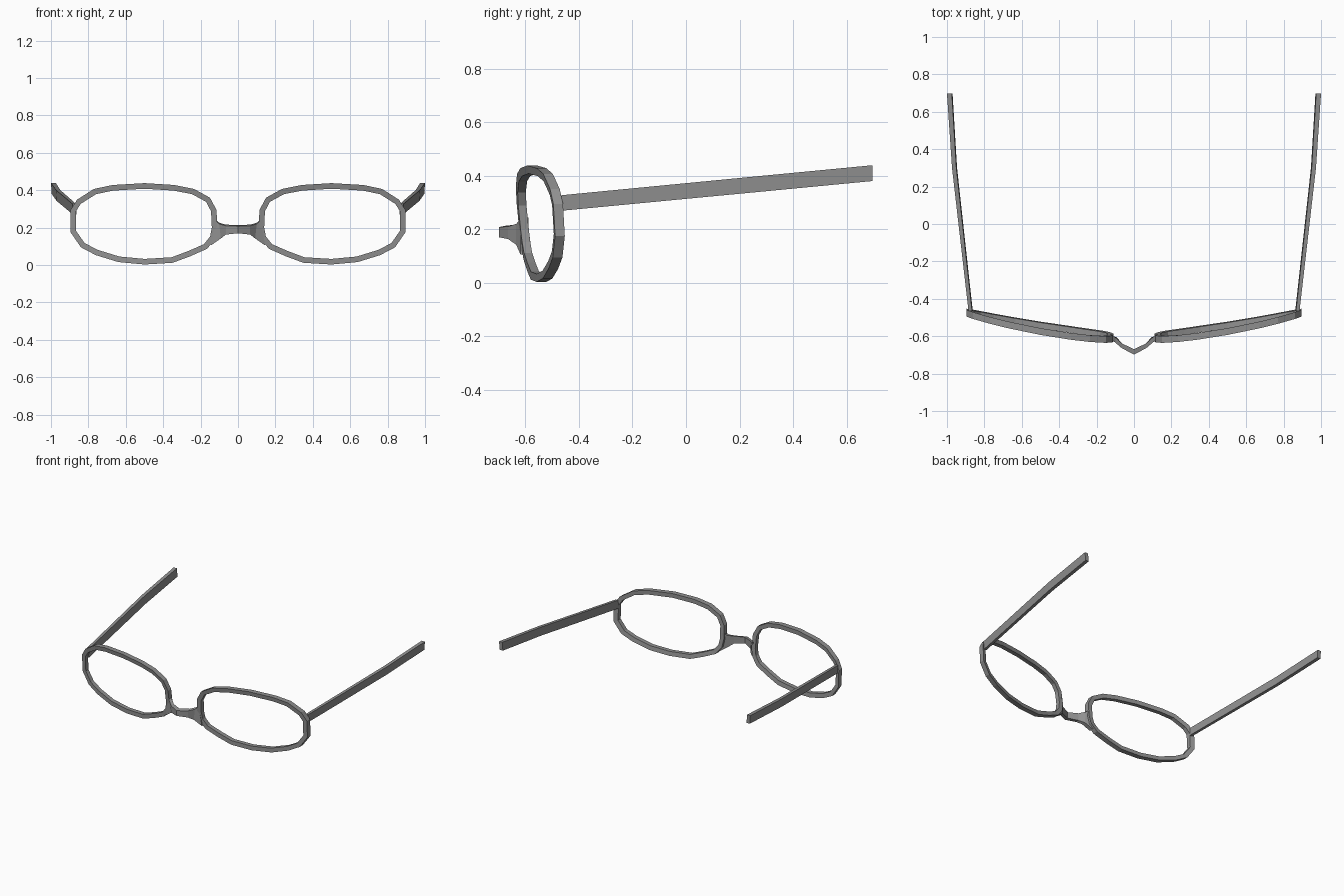
import bpy, bmesh
from mathutils import Vector

if "Cube" in bpy.data.objects:
    bpy.data.objects.remove(bpy.data.objects["Cube"])

# Dark grey frame colour
dark = bpy.data.materials.new("dark_grey")
dark.diffuse_color = (0.28, 0.28, 0.28, 1)
dark.use_nodes = True
dark.node_tree.nodes["Principled BSDF"].inputs["Base Color"].default_value = dark.diffuse_color


def loft(name, sections, closed=False, cap_start=True):
    """Skin a row of equal cross-sections and mirror the result across x = 0."""
    bm = bmesh.new()
    rows = [[bm.verts.new(p) for p in s] for s in sections]
    n = len(rows[0])
    pairs = list(zip(rows, rows[1:]))
    if closed:
        pairs.append((rows[-1], rows[0]))
    for a, b in pairs:
        for i in range(n):
            j = (i + 1) % n
            bm.faces.new((a[i], a[j], b[j], b[i]))
    if not closed:
        if cap_start:
            bm.faces.new(rows[0])
        bm.faces.new(rows[-1])
    bmesh.ops.recalc_face_normals(bm, faces=bm.faces)
    me = bpy.data.meshes.new(name)
    bm.to_mesh(me)
    bm.free()
    me.materials.append(dark)
    ob = bpy.data.objects.new(name, me)
    bpy.context.collection.objects.link(ob)
    mod = ob.modifiers.new("Mirror", 'MIRROR')
    mod.use_axis[0] = True
    mod.use_clip = True
    return ob


def wrap(x, z):
    """Depth of the curved, slightly tilted lens plane."""
    tilt = 0.11 - 0.06 * x
    return -0.615 + 0.06 * x + 0.11 * x * x - tilt * (z - 0.22)


# Lens rims: outer outline swept with a four-sided section
outline = [(.50, .438), (.67, .428), (.77, .407), (.86, .35), (.895, .295),
           (.895, .175), (.84, .095), (.76, .053), (.64, .016), (.50, .003),
           (.35, .012), (.255, .047), (.165, .087), (.122, .14), (.110, .20),
           (.115, .295), (.15, .36), (.235, .407), (.34, .428)]
width, depth = 0.03, 0.036
rim = []
for i, (x, z) in enumerate(outline):
    p, q = Vector(outline[i - 1]), Vector(outline[(i + 1) % len(outline)])
    t = (q - p).normalized()
    ix, iz = x + t.y * width, z - t.x * width
    yo, yi = wrap(x, z), wrap(ix, iz)
    h = depth / 2
    rim.append([(x, yo - h, z), (x, yo + h, z),
                (ix, yi + h * .85, iz), (ix, yi - h * .85, iz)])
loft("lens_rim", rim, closed=True)

# Nose bridge: (x top, x bottom, z top, z bottom, y front, y back)
bridge = [(0, 0, .208, .170, -.698, -.670),
          (.065, .065, .210, .163, -.664, -.638),
          (.100, .092, .220, .142, -.634, -.606),
          (.122, .145, .238, .105, -.618, -.588)]
loft("nose_bridge", [[(xt, yf, zt), (xt, yb, zt + .006), (xb, yb, zb), (xb, yf, zb)]
                     for xt, xb, zt, zb, yf, yb in bridge], cap_start=False)

# Temple arms: (y, inner x, outer x, z bottom, z top)
arm = [(-.465, .866, .885, .269, .327),
       (.30, .950, .973, .342, .401),
       (.697, .974, 1.0, .380, .439)]
loft("temple_arm", [[(xi, y, zt), (xo, y, zt), (xo - .004, y, zb), (xi - .004, y, zb)]
                    for y, xi, xo, zb, zt in arm])
